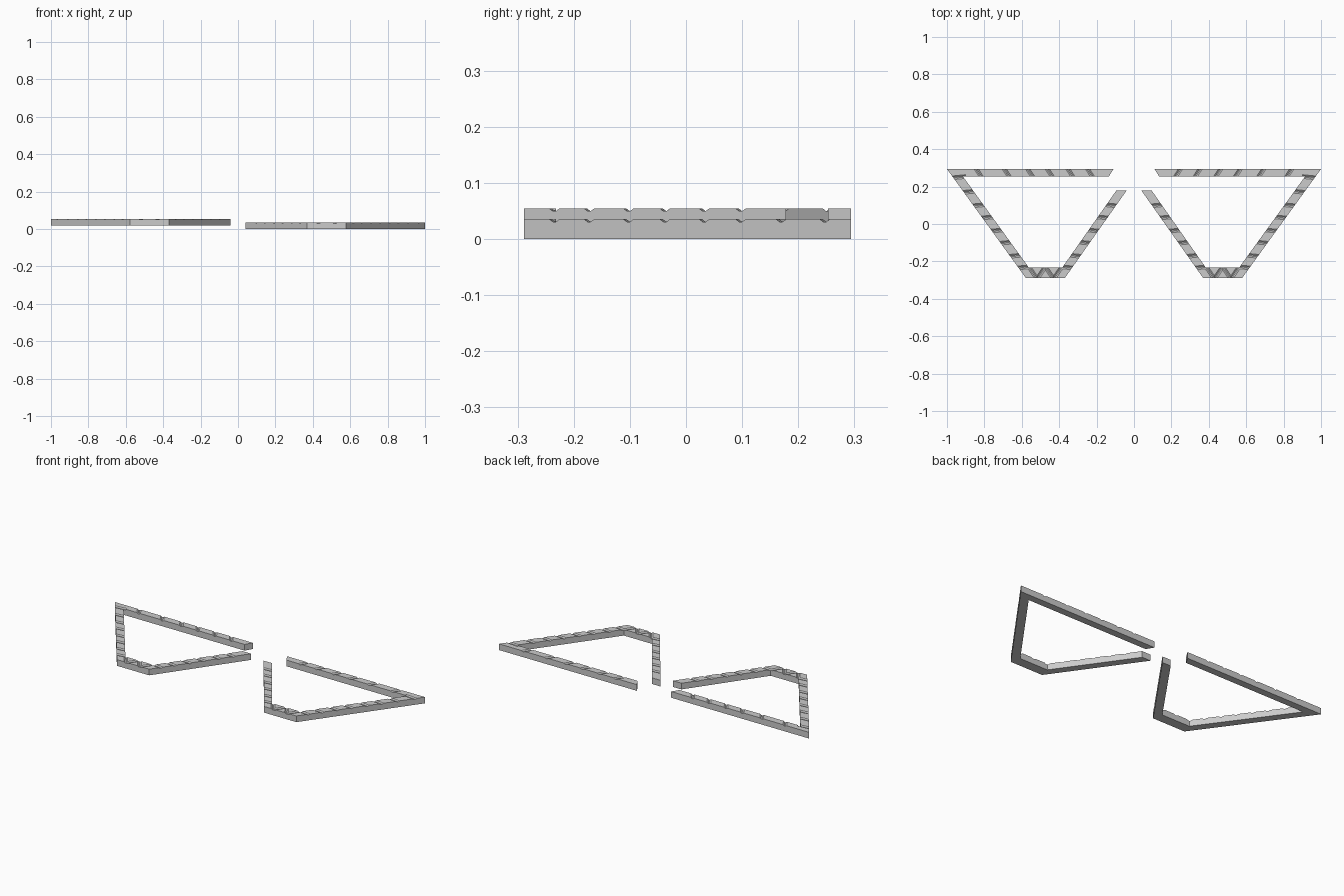
import bpy, bmesh
from mathutils import Vector

if "Cube" in bpy.data.objects:
    bpy.data.objects.remove(bpy.data.objects["Cube"])

THICK, DEPTH, HALF = 0.036, 0.005, 0.010

# Outline of the right-hand open frame, seen from above
OUTLINE = [(0.11, 0.294), (1.0, 0.294), (0.578, -0.289), (0.37, -0.289),
           (0.04, 0.178), (0.095, 0.178), (0.383, -0.232), (0.563, -0.232),
           (0.914, 0.253), (0.135, 0.253)]


def make_object(name, bm):
    bmesh.ops.recalc_face_normals(bm, faces=bm.faces)
    me = bpy.data.meshes.new(name)
    bm.to_mesh(me)
    bm.free()
    ob = bpy.data.objects.new(name, me)
    bpy.context.collection.objects.link(ob)
    return ob


def groove_lines():
    lines = []
    # slanted grooves on the back bar
    for x in (0.235, 0.34, 0.45, 0.555, 0.68, 0.83):
        lines.append(((x - 0.016, 0.249), (x + 0.016, 0.298)))
    # crosswise grooves on the two legs
    for y in (-0.232, -0.17, -0.10, -0.035, 0.035, 0.10, 0.172, 0.25):
        outer = 0.578 + (y + 0.289) * 0.724
        lines.append(((outer - 0.068, y + 0.004), (outer + 0.012, y - 0.004)))
        if y < 0.15:
            inner = 0.04 + (0.178 - y) * 0.706
            lines.append(((inner - 0.012, y - 0.004), (inner + 0.066, y + 0.004)))
    # zigzag grooves on the front bar
    zig = [(0.385, -0.228), (0.43, -0.293), (0.474, -0.228), (0.518, -0.293), (0.563, -0.228)]
    lines += list(zip(zig, zig[1:]))
    return lines


def build_frame(name, sign, z0):
    # solid bar frame
    bm = bmesh.new()
    face = bm.faces.new([bm.verts.new((sign * x, y, z0)) for x, y in OUTLINE])
    ext = bmesh.ops.extrude_face_region(bm, geom=[face])
    bmesh.ops.translate(bm, vec=(0, 0, THICK),
                        verts=[v for v in ext["geom"] if isinstance(v, bmesh.types.BMVert)])
    frame = make_object(name, bm)

    # tapered groove cutter
    bm = bmesh.new()
    top = z0 + THICK
    for a, b in groove_lines():
        a, b = Vector((sign * a[0], a[1], 0)), Vector((sign * b[0], b[1], 0))
        d = (b - a).normalized()
        side = Vector((-d.y, d.x, 0))
        section = [(-0.003, top - DEPTH), (0.003, top - DEPTH),
                   (2 * HALF - 0.003, top + DEPTH), (-2 * HALF + 0.003, top + DEPTH)]
        rings = [[bm.verts.new(p + side * s + Vector((0, 0, z))) for s, z in section]
                 for p in (a, b)]
        bm.faces.new(rings[0])
        bm.faces.new(rings[1][::-1])
        for i in range(4):
            j = (i + 1) % 4
            bm.faces.new((rings[0][i], rings[1][i], rings[1][j], rings[0][j]))
    cutter = make_object(name + "_groove_cutter", bm)
    cutter.hide_render = True

    mod = frame.modifiers.new("grooves", 'BOOLEAN')
    mod.operation = 'DIFFERENCE'
    mod.solver = 'EXACT'
    mod.use_self = True
    mod.object = cutter
    bpy.context.view_layer.update()
    deps = bpy.context.evaluated_depsgraph_get()
    cut = bpy.data.meshes.new_from_object(frame.evaluated_get(deps))
    frame.modifiers.clear()
    frame.data = cut
    bpy.data.objects.remove(cutter)


build_frame("right_frame", 1, 0.0)
build_frame("left_frame", -1, 0.019)
